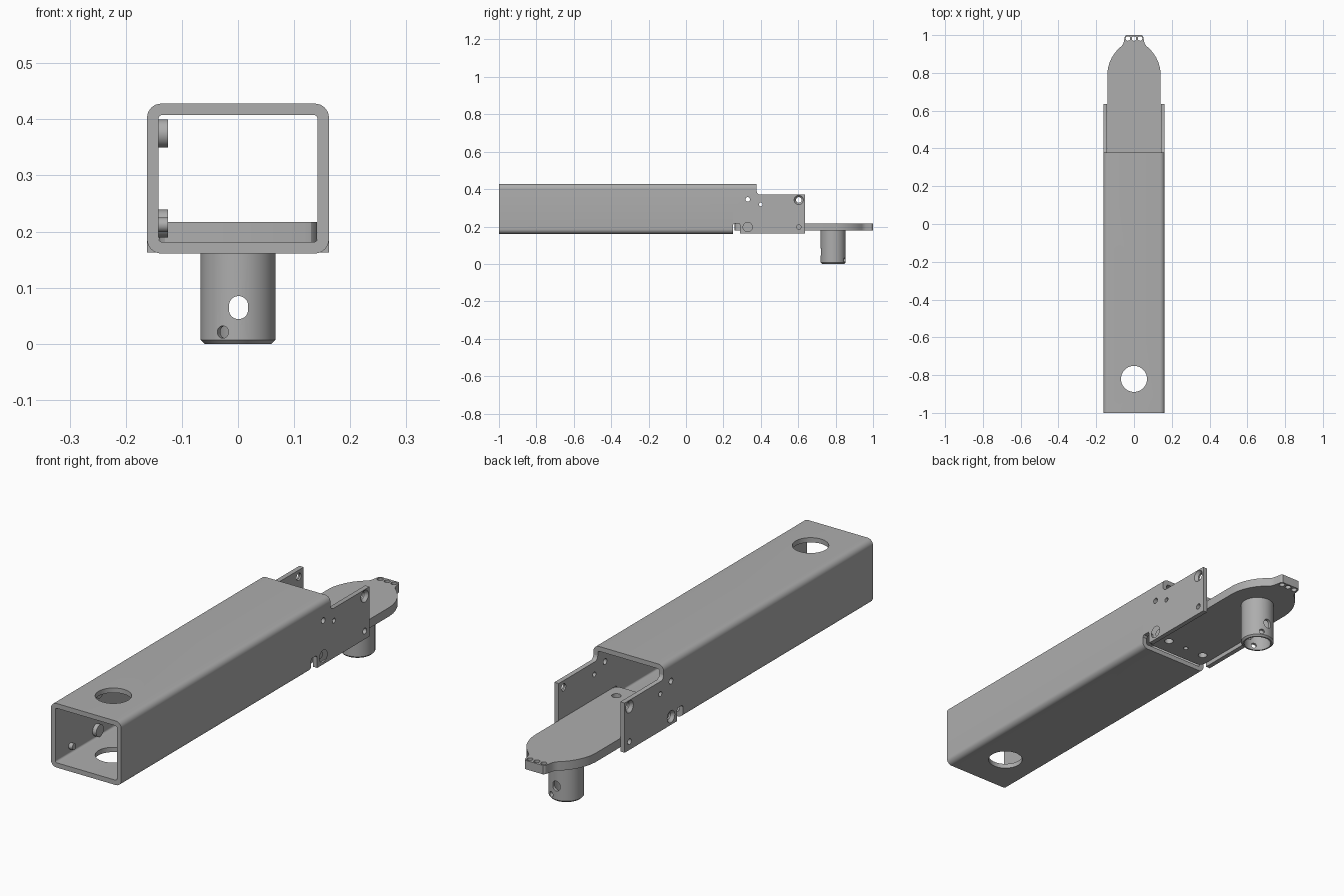
import bpy, bmesh
from math import sin, cos, pi, radians
from mathutils import Matrix, Vector

cube = bpy.data.objects.get("Cube")
if cube:
    bpy.data.objects.remove(cube, do_unlink=True)

steel = bpy.data.materials.new("grey_steel")
steel.use_nodes = True
GREY = (0.42, 0.42, 0.42, 1)
steel.diffuse_color = GREY
steel.node_tree.nodes["Principled BSDF"].inputs["Base Color"].default_value = GREY


def finish(name, bm):
    bmesh.ops.recalc_face_normals(bm, faces=bm.faces)
    mesh = bpy.data.meshes.new(name)
    bm.to_mesh(mesh)
    bm.free()
    mesh.materials.append(steel)
    obj = bpy.data.objects.new(name, mesh)
    bpy.context.collection.objects.link(obj)
    return obj


def prism(name, outline, axis, a, b):
    """Extrude a 2D outline along an axis from a to b."""
    place = {"x": lambda u, v: (a, u, v),
             "y": lambda u, v: (u, a, v),
             "z": lambda u, v: (u, v, a)}[axis]
    bm = bmesh.new()
    face = bm.faces.new([bm.verts.new(place(u, v)) for u, v in outline])
    ext = bmesh.ops.extrude_face_region(bm, geom=[face])
    moved = [g for g in ext["geom"] if isinstance(g, bmesh.types.BMVert)]
    step = Vector([b - a if axis == k else 0 for k in "xyz"])
    bmesh.ops.translate(bm, verts=moved, vec=step)
    return finish(name, bm)


def rod(name, start, end, r1, r2=None, sides=32):
    """Cylinder or cone between two points."""
    start, end = Vector(start), Vector(end)
    d = end - start
    turn = d.to_track_quat("Z", "Y").to_matrix().to_4x4()
    bm = bmesh.new()
    bmesh.ops.create_cone(bm, cap_ends=True, segments=sides, radius1=r1,
                          radius2=r1 if r2 is None else r2, depth=d.length,
                          matrix=Matrix.Translation((start + end) / 2) @ turn)
    return finish(name, bm)


def rounded(x0, x1, z0, z1, r, n=8):
    """Rounded rectangle outline."""
    corners = [(x1 - r, z1 - r), (x0 + r, z1 - r), (x0 + r, z0 + r), (x1 - r, z0 + r)]
    return [(cx + r * cos((q + i / n) * pi / 2), cz + r * sin((q + i / n) * pi / 2))
            for q, (cx, cz) in enumerate(corners) for i in range(n + 1)]


def box(x0, x1, y0, y1, z0, z1):
    return prism("cutter", [(x0, z0), (x1, z0), (x1, z1), (x0, z1)], "y", y0, y1)


def cut(obj, cutters):
    for c in cutters:
        c.hide_render = True
        mod = obj.modifiers.new("cut", "BOOLEAN")
        mod.operation, mod.solver, mod.object = "DIFFERENCE", "EXACT", c
    bpy.context.view_layer.update()
    graph = bpy.context.evaluated_depsgraph_get()
    mesh = bpy.data.meshes.new_from_object(obj.evaluated_get(graph))
    obj.modifiers.clear()
    obj.data = mesh
    for c in cutters:
        bpy.data.objects.remove(c, do_unlink=True)


HALF, WALL = 0.162, 0.02
INNER = HALF - WALL
BOTTOM, TOP, SPLIT = 0.161, 0.428, 0.30


def side_holes(s):
    """Screw holes through one side wall; the big ones are countersunk."""
    out = []
    for y, z, r in [(0.33, 0.345, 0.012), (0.40, 0.318, 0.01), (0.603, 0.197, 0.012),
                    (0.603, 0.342, 0.015), (0.33, 0.197, 0.015)]:
        out.append(rod("cutter", (s * 0.12, y, z), (s * 0.2, y, z), r))
        if r == 0.015:
            out.append(rod("cutter", (s * 0.149, y, z), (s * 0.17, y, z), 0.015, 0.031))
    return out


# Square tube: hollow, floor cut short, round opening through top and bottom
tube = prism("square_tube", rounded(-HALF, HALF, BOTTOM, TOP, 0.025), "y", -1, 0.378)
cut(tube, [prism("cutter", rounded(-INNER, INNER, BOTTOM + WALL, TOP - WALL, 0.008), "y", -1.1, 0.5),
           box(-0.3, 0.3, 0.25, 0.5, 0, SPLIT),
           rod("cutter", (0, -0.82, 0), (0, -0.82, 0.6), 0.069, sides=48)]
    + [rod("cutter", (s * 0.12, 0.33, 0.345), (s * 0.2, 0.33, 0.345), 0.012) for s in (-1, 1)])

# Side cheeks continuing the tube walls past its end, notched below
cheek = [(0.25, SPLIT), (0.25, 0.208), (0.256, 0.216), (0.284, 0.216), (0.29, 0.208),
         (0.29, 0.163), (0.635, 0.163), (0.635, 0.37), (0.394, 0.37), (0.386, 0.373),
         (0.380, 0.38), (0.378, 0.388), (0.378, SPLIT)]
for side, s in (("left", 1), ("right", -1)):
    plate = prism(side + "_cheek", cheek, "x", s * INNER, s * HALF)
    cut(plate, side_holes(s))

# Flat tongue with a tapered, rounded end and a small drilled tab
half = [(0.118, 0.26), (0.130, 0.263), (0.137, 0.27), (0.141, 0.282), (0.141, 0.795),
        (0.138, 0.825), (0.130, 0.853), (0.118, 0.88), (0.102, 0.905), (0.084, 0.926),
        (0.068, 0.94), (0.059, 0.95), (0.054, 0.963), (0.051, 0.98), (0.048, 0.993), (0.041, 1.0)]
outline = half + [(-x, y) for x, y in reversed(half)]
tongue = prism("tongue", outline, "z", 0.18, 0.217)
cut(tongue, [rod("cutter", (x, y, 0.1), (x, y, 0.3), r) for x, y, r in
             [(-0.032, 0.982, 0.012), (0, 0.982, 0.012), (0.032, 0.982, 0.012),
              (-0.09, 0.33, 0.018), (0, 0.33, 0.01), (0.09, 0.33, 0.018)]])

# Hollow socket under the tongue: chamfered rim, cross slot and angled pin hole
PY, PR = 0.787, 0.067
socket = rod("socket", (0, PY, 0), (0, PY, 0.18), PR, sides=64)
bm = bmesh.new()
bm.from_mesh(socket.data)
rim = [e for e in bm.edges if all(v.co.z < 0.01 for v in e.verts)]
bmesh.ops.bevel(bm, geom=rim, offset=0.007, segments=1, affect="EDGES")
bm.to_mesh(socket.data)
bm.free()
a = radians(24)
dx, dy = 0.1 * sin(a), 0.1 * cos(a)
cut(socket, [rod("cutter", (0, PY, -0.1), (0, PY, 0.179), 0.054, sides=64),
             prism("cutter", rounded(-0.016, 0.018, 0.044, 0.085, 0.0165), "y", 0.6, 0.95),
             rod("cutter", (-dx, PY - dy, 0.021), (dx, PY + dy, 0.021), 0.011)])

# Round studs on the inside of the right wall
for name, y, z, r in [("lower_stud", -0.73, 0.214, 0.025), ("upper_stud", -0.73, 0.375, 0.025),
                      ("small_stud", -0.90, 0.212, 0.013)]:
    rod(name, (-INNER - 0.005, y, z), (-0.125, y, z), r)

# Smooth curved surfaces, crisp edges
bpy.ops.object.select_all(action="DESELECT")
for obj in bpy.context.collection.objects:
    if obj.type == "MESH" and steel.name in obj.data.materials:
        obj.select_set(True)
        bpy.context.view_layer.objects.active = obj
bpy.ops.object.shade_smooth_by_angle(angle=radians(30))
